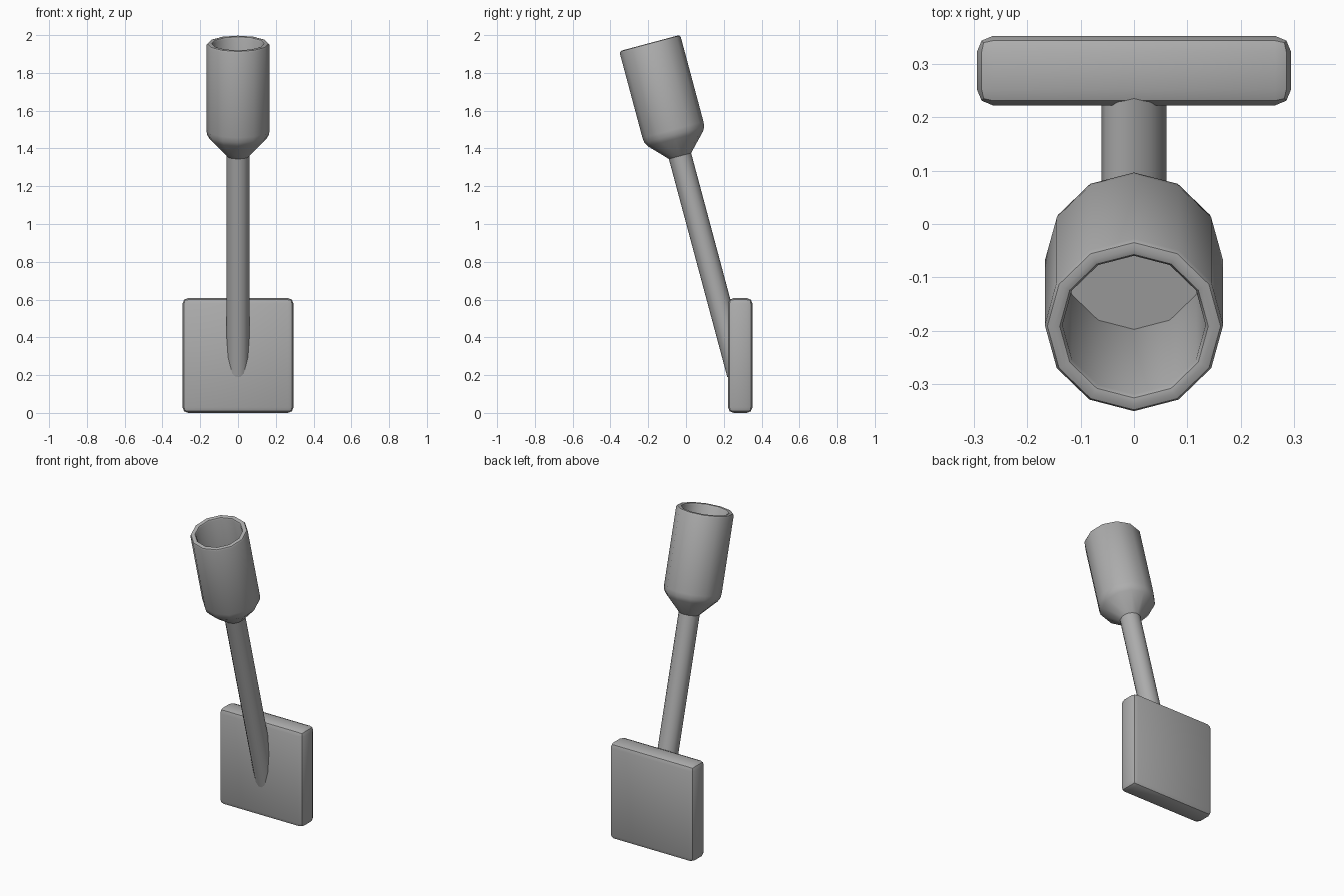
import bpy, bmesh, math
from mathutils import Matrix

default_cube = bpy.data.objects.get("Cube")
if default_cube:
    bpy.data.objects.remove(default_cube, do_unlink=True)

# Single grey material
grey = bpy.data.materials.new("plain grey")
grey.use_nodes = True
colour = (0.42, 0.42, 0.42, 1)
grey.diffuse_color = colour
grey.node_tree.nodes["Principled BSDF"].inputs["Base Color"].default_value = colour

SIDES = 12
TILT = Matrix.Translation((0, -0.192, 1.958)) @ Matrix.Rotation(math.radians(15), 4, 'X')


def finish(name, bm):
    bmesh.ops.recalc_face_normals(bm, faces=bm.faces)
    mesh = bpy.data.meshes.new(name)
    bm.to_mesh(mesh)
    bm.free()
    mesh.materials.append(grey)
    obj = bpy.data.objects.new(name, mesh)
    bpy.context.collection.objects.link(obj)
    bpy.ops.object.select_all(action='DESELECT')
    obj.select_set(True)
    bpy.context.view_layer.objects.active = obj
    bpy.ops.object.shade_smooth_by_angle(angle=math.radians(40))
    return obj


def tilted_lathe(name, profile):
    """Revolve (radius, depth below the rim) points; both ends are capped."""
    bm = bmesh.new()
    rings = []
    for radius, depth in profile:
        ring = []
        for i in range(SIDES):
            a = math.tau * i / SIDES
            ring.append(bm.verts.new((radius * math.cos(a), radius * math.sin(a), -depth)))
        rings.append(ring)
    for upper, lower in zip(rings, rings[1:]):
        for i in range(SIDES):
            j = (i + 1) % SIDES
            bm.faces.new((upper[i], upper[j], lower[j], lower[i]))
    bm.faces.new(rings[0])
    bm.faces.new(rings[-1])
    bm.transform(TILT)
    return finish(name, bm)


# Hollow cup: inner floor, inner wall, rounded rim, outer wall, shoulder, neck
tilted_lathe("cup", [
    (0.134, 0.48), (0.134, 0.012), (0.139, 0.003), (0.150, 0.0),
    (0.162, 0.003), (0.167, 0.012), (0.167, 0.475),
    (0.164, 0.502), (0.151, 0.525), (0.060, 0.62)])

# Slanted handle running into the plate
tilted_lathe("shaft", [(0.061, 0.60), (0.061, 1.815)])

# Upright plate with softened edges
bm = bmesh.new()
bmesh.ops.create_cube(bm, size=1, matrix=Matrix.Translation((0, 0.287, 0.304))
                      @ Matrix.Diagonal((0.588, 0.13, 0.608, 1)))
bmesh.ops.bevel(bm, geom=bm.edges[:], offset=0.03, segments=2, profile=0.5, affect='EDGES')
finish("plate", bm)
